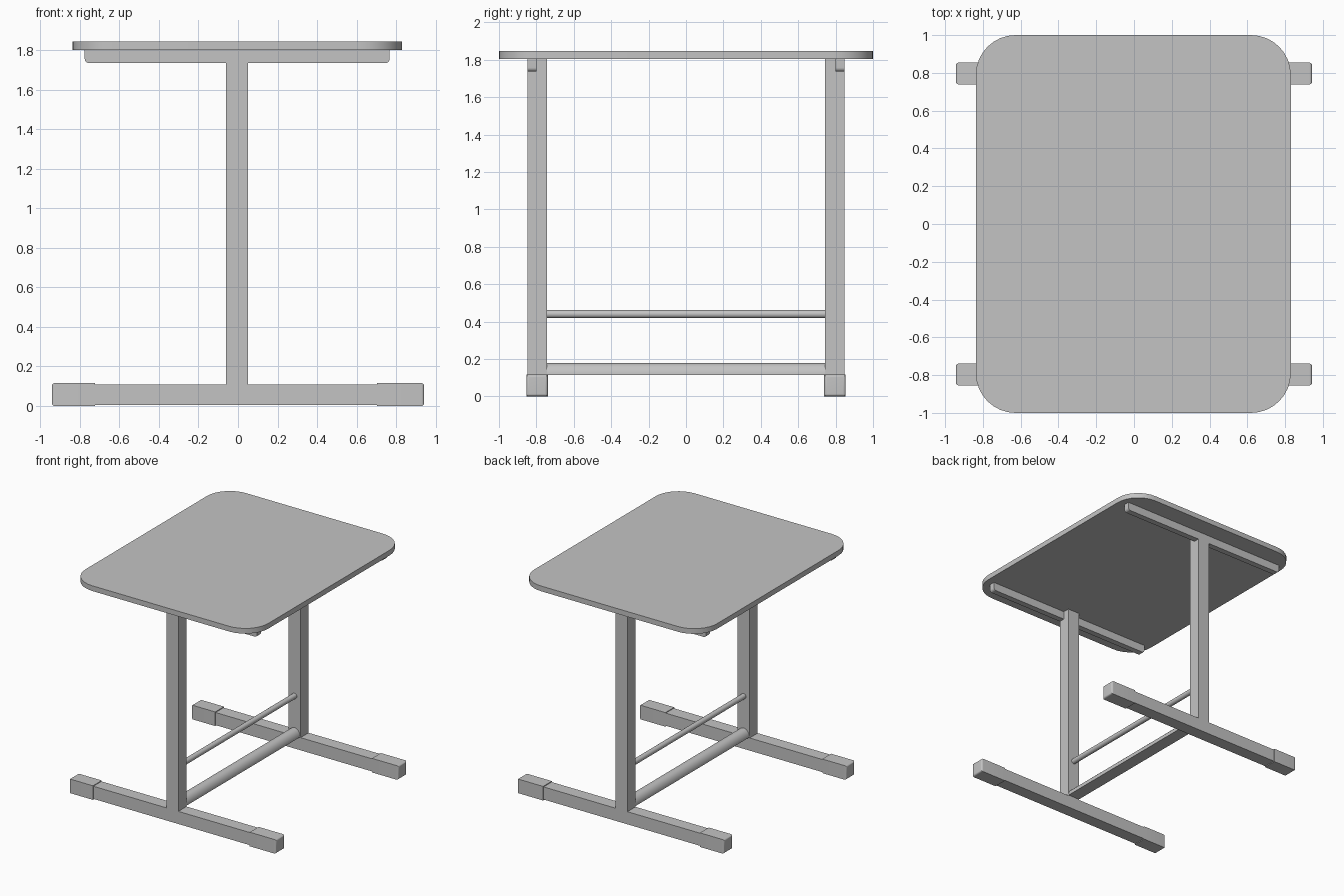
import bpy, bmesh, math

cube = bpy.data.objects.get("Cube")
if cube:
    bpy.data.objects.remove(cube, do_unlink=True)

grey = bpy.data.materials.new("grey")
GREY = (0.55, 0.55, 0.55, 1)
grey.use_nodes = True
grey.diffuse_color = GREY
grey.node_tree.nodes["Principled BSDF"].inputs["Base Color"].default_value = GREY

CX = -0.005        # frame centre line
POST_IN, POST_OUT = 0.743, 0.848


def finish(bm, name):
    bmesh.ops.recalc_face_normals(bm, faces=bm.faces)
    mesh = bpy.data.meshes.new(name)
    bm.to_mesh(mesh)
    bm.free()
    mesh.materials.append(grey)
    obj = bpy.data.objects.new(name, mesh)
    bpy.context.collection.objects.link(obj)
    bpy.ops.object.select_all(action='DESELECT')
    bpy.context.view_layer.objects.active = obj
    obj.select_set(True)
    bpy.ops.object.shade_smooth_by_angle(angle=math.radians(30))
    return obj


def box(name, low, high, radius=0, rule=None):
    """Box between two corners; edges whose middle meets the rule are rounded."""
    bm = bmesh.new()
    bmesh.ops.create_cube(bm, size=1)
    for v in bm.verts:
        v.co = [(a + b) / 2 + c * (b - a) for a, b, c in zip(low, high, v.co)]
    if radius:
        edges = [e for e in bm.edges if rule((e.verts[0].co + e.verts[1].co) / 2, e)]
        bmesh.ops.bevel(bm, geom=edges, offset=radius, segments=8,
                        profile=0.5, affect='EDGES', clamp_overlap=True)
    return finish(bm, name)


def along(edge, axis):
    return abs(edge.verts[0].co[axis] - edge.verts[1].co[axis]) > 1e-4


def extrude_y(name, profile, y0, y1):
    """Prism along y from an x-z profile."""
    bm = bmesh.new()
    face = bm.faces.new([bm.verts.new((x, y0, z)) for x, z in profile])
    new = bmesh.ops.extrude_face_region(bm, geom=[face])["geom"]
    verts = [g for g in new if isinstance(g, bmesh.types.BMVert)]
    bmesh.ops.translate(bm, verts=verts, vec=(0, y1 - y0, 0))
    # the extruded region leaves the starting face in place as the near cap
    if not face.is_valid or len(bm.faces) < len(profile) + 2:
        bm.faces.new([v for v in bm.verts if abs(v.co.y - y0) < 1e-5])
    return finish(bm, name)


# Rounded tabletop
box("tabletop", (-0.837, -1, 1.803), (0.83, 1, 1.846), 0.21,
    lambda m, e: along(e, 2))

for side, s in (("front", -1), ("back", 1)):
    def span(a, b):
        return min(s * a, s * b), max(s * a, s * b)

    # Upright post
    y0, y1 = span(POST_IN, POST_OUT)
    box(side + "_post", (CX - 0.055, y0, 0.05), (CX + 0.055, y1, 1.803))
    # Foot bar
    box(side + "_foot", (-0.90, y0, 0.006), (0.90, y1, 0.11))
    # Support rail under the top, lower ends rounded
    y0, y1 = span(0.798, 0.847)
    box(side + "_rail", (-0.776, y0, 1.736), (0.768, y1, 1.804), 0.022,
        lambda m, e: along(e, 1) and m.z < 1.75)
    # Foot end caps, outer ends rounded
    y0, y1 = span(0.739, 0.854)
    for end, x0, x1 in (("right", -0.943, -0.725), ("left", 0.705, 0.943)):
        box(side + "_" + end + "_cap", (x0, y0, 0), (x1, y1, 0.116), 0.015,
            lambda m, e: abs(m.x) > 0.93)

# Lower stretcher with a domed top
dome = [(CX + 0.053 * math.cos(a), 0.115 + 0.063 * math.sin(a))
        for a in (math.pi * i / 16 for i in range(17))]
extrude_y("lower_stretcher", dome, -0.745, 0.745)

# Round footrest rod
ring = [(CX + 0.022 * math.cos(a), 0.44 + 0.022 * math.sin(a))
        for a in (math.tau * i / 24 for i in range(24))]
extrude_y("footrest_rod", ring, -0.745, 0.745)
